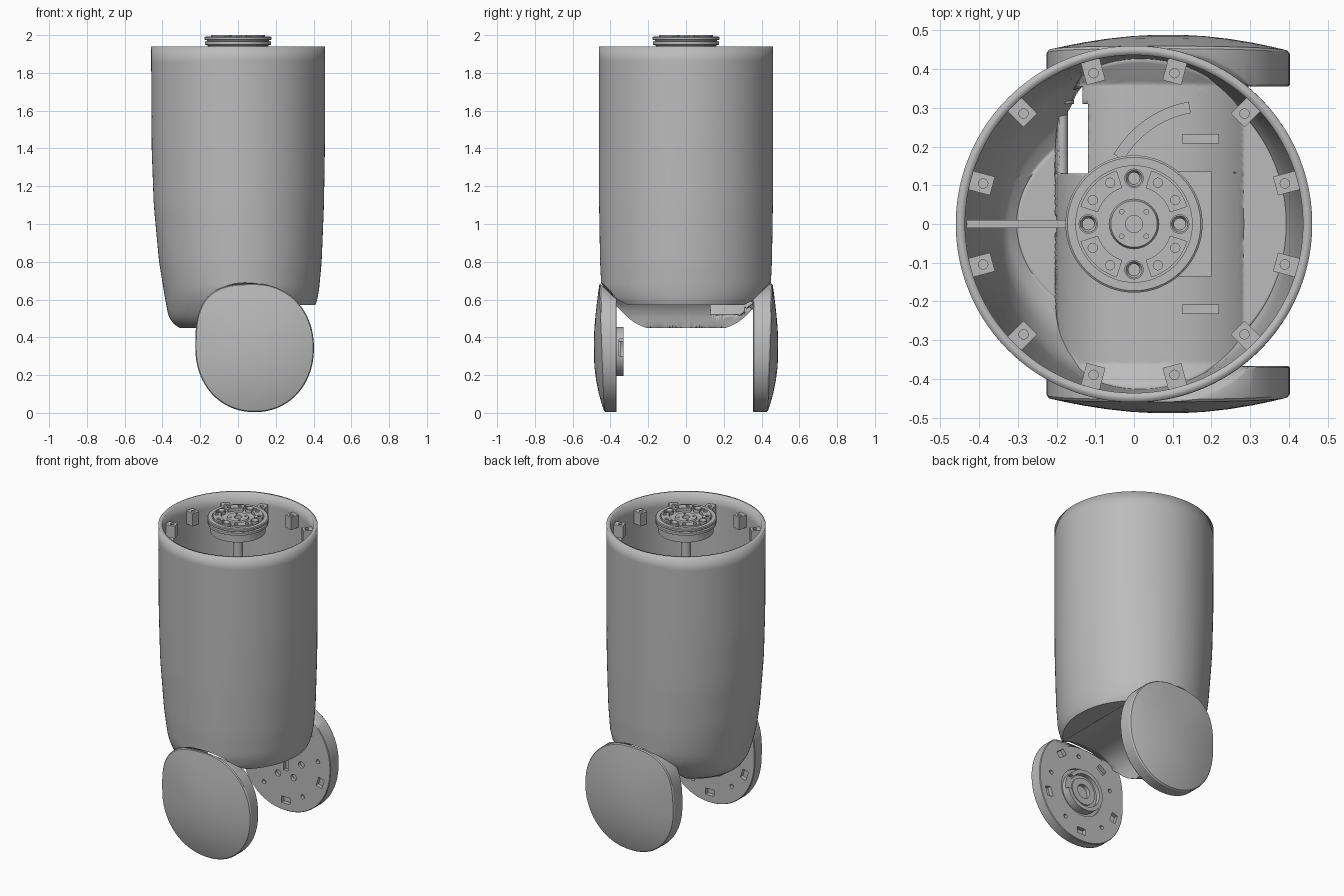
import bpy, bmesh, math
from mathutils import Matrix, Vector

if "Cube" in bpy.data.objects:
    bpy.data.objects.remove(bpy.data.objects["Cube"])

grey = bpy.data.materials.new("plain_grey")
grey.use_nodes = True
grey.diffuse_color = (0.5, 0.5, 0.5, 1)
grey.node_tree.nodes["Principled BSDF"].inputs["Base Color"].default_value = (0.5, 0.5, 0.5, 1)


def finish(name, bm, loc=(0, 0, 0), turn=0):
    bmesh.ops.recalc_face_normals(bm, faces=bm.faces)
    mesh = bpy.data.meshes.new(name)
    bm.to_mesh(mesh)
    bm.free()
    mesh.materials.append(grey)
    ob = bpy.data.objects.new(name, mesh)
    bpy.context.collection.objects.link(ob)
    mesh.transform(Matrix.Translation(loc) @ Matrix.Rotation(turn, 4, 'X'))
    return ob


def skin(bm, rings):
    """Join closed rings of points with quads."""
    loops = [[bm.verts.new(p) for p in ring] for ring in rings]
    n = len(loops[0])
    for a, b in zip(loops, loops[1:]):
        for i in range(n):
            j = (i + 1) % n
            bm.faces.new((a[i], a[j], b[j], b[i]))
    return loops


def loft(name, rings):
    bm = bmesh.new()
    loops = skin(bm, rings)
    bm.faces.new(loops[0])
    bm.faces.new(loops[-1])
    return finish(name, bm)


def lathe(name, profile, loc=(0, 0, 0), turn=0, n=64):
    """Revolve (radius, height) points about z; the profile closes on itself."""
    bm = bmesh.new()
    vs = [bm.verts.new((r, 0, z)) for r, z in profile]
    es = [bm.edges.new((vs[i], vs[(i + 1) % len(vs)])) for i in range(len(vs))]
    bmesh.ops.spin(bm, geom=vs + es, cent=(0, 0, 0), axis=(0, 0, 1),
                   angle=math.tau, steps=n, use_duplicate=False)
    bmesh.ops.remove_doubles(bm, verts=bm.verts, dist=0.0002)
    return finish(name, bm, loc, turn)


def box(name, lo, hi, spin=Matrix()):
    bm = bmesh.new()
    lo, hi = Vector(lo), Vector(hi)
    bmesh.ops.create_cube(bm, size=1, matrix=spin @ Matrix.Translation((lo + hi) / 2)
                          @ Matrix.Diagonal((*(hi - lo), 1)))
    return finish(name, bm)


def rod(name, r, z0, z1, loc=(0, 0, 0), turn=0, n=24):
    return lathe(name, [(0, z0), (r, z0), (r, z1), (0, z1)], loc, turn, n)


def cut(ob, cutter):
    m = ob.modifiers.new("cut", 'BOOLEAN')
    m.operation, m.solver, m.object = 'DIFFERENCE', 'EXACT', cutter
    bpy.context.view_layer.objects.active = ob
    bpy.ops.object.modifier_apply(modifier=m.name)
    bpy.data.objects.remove(cutter)


# Side cover outline: rounded, with a squarer upper corner towards -x
WX, WZ, RX, RZ = 0.088, 0.344, 0.314, 0.34


def outline(s, y, n=96):
    pts = []
    for i in range(n):
        a = math.tau * i / n
        c, d = math.cos(a), math.sin(a)
        e = 3.0 if c < 0 and d > 0 else 2.1
        r = s * (abs(c) ** e + abs(d) ** e) ** (-1 / e)
        x, z = WX + RX * r * c, WZ + RZ * r * d
        pts.append((x, y(z) if callable(y) else y, z))
    return pts


# Tapering body: height, left and right reach, half depth
SECTIONS = [(0.45, -0.31, 0.35, 0.27), (0.475, -0.345, 0.37, 0.32), (0.51, -0.367, 0.39, 0.36),
            (0.56, -0.378, 0.405, 0.40), (0.6, -0.385, 0.42, 0.43), (0.66, -0.395, 0.43, 0.448),
            (0.8, -0.418, 0.443, 0.455), (1.1, -0.446, 0.455, 0.46), (1.4, -0.457, 0.46, 0.46),
            (1.94, -0.46, 0.46, 0.46)]


def wall_point(a, z):
    for lo, hi in zip(SECTIONS, SECTIONS[1:]):
        if z <= hi[0] + 1e-6:
            break
    t = (z - lo[0]) / (hi[0] - lo[0])
    xl, xr, ry = (p + (q - p) * t for p, q in zip(lo[1:], hi[1:]))
    return Vector(((xl + xr) / 2 + (xr - xl) / 2 * math.cos(a), ry * math.sin(a), z))


def underside(x, y):
    """Height of the saddle, flared outwards where the side covers nest."""
    s = 0.88 + 0.15 * min(1, max(0, (abs(y) - 0.367) / 0.09))
    d = abs(x - WX) / (RX * s)
    e = 3.0 if x < WX else 2.1
    arch = WZ + RZ * s * (1 - d ** e) ** (1 / e) if d < 1 else 0
    return max(arch, 0.572 if x > WX else 0.45)


def hem(a):
    """Lowest height of the wall at one angle."""
    z = 0.8
    while z > 0.4505 and z > underside(*wall_point(a, z).xy):
        z -= 0.0005
    return wall_point(a, max(z, 0.45))


angles = [math.tau * i / 192 for i in range(192)]
hems = [hem(a) for a in angles]
rings = []
for k in range(28):
    t = (1 - k / 28) ** 1.6
    rings.append([wall_point(a, h.z + (1.94 - h.z) * t) for a, h in zip(angles, hems)])
rings.append(hems)
for k in range(39, 0, -1):
    f = k / 40
    rings.append([(h.x * f, h.y * f, underside(h.x * f, h.y * f)) for h in hems])
bm = bmesh.new()
bm.faces.new(skin(bm, rings)[-1])

# Stepped slot through the floor
for axis, value in ((0, -0.17), (0, -0.105), (0, -0.155), (0, -0.118), (1, 0.13), (1, 0.31), (1, 0.355)):
    near = [f for f in bm.faces if f.calc_center_median().z < 0.72]
    geom = near + list({e for f in near for e in f.edges}) + list({v for f in near for v in f.verts})
    point = Vector((0, 0, 0))
    point[axis] = value
    bmesh.ops.bisect_plane(bm, geom=geom, dist=1e-5, plane_co=point,
                           plane_no=(1 - axis, axis, 0))
gone = []
for f in bm.faces:
    c = f.calc_center_median()
    if c.z < 0.72 and (-0.17 < c.x < -0.105 and 0.13 < c.y < 0.31
                       or -0.155 < c.x < -0.118 and 0.3 < c.y < 0.355):
        gone.append(f)
bmesh.ops.delete(bm, geom=gone, context='FACES')
body = finish("body_shell", bm)
if max(body.data.polygons, key=lambda p: p.center.x).normal.x < 0:
    body.data.flip_normals()
wall = body.modifiers.new("wall", 'SOLIDIFY')
wall.thickness, wall.offset = 0.024, -1

# Inside the body: floor step, pads, curved rib, back rib and centre post
box("floor_step", (0.09, -0.135, 0.648), (0.2, 0.135, 0.69))
for y in (-0.22, 0.22):
    box("floor_pad", (0.125, y - 0.012, 0.645), (0.22, y + 0.012, 0.68))
swing = [math.radians(100 + 5 * i) for i in range(11)]
edge = [(0.28, t) for t in swing] + [(0.25, t) for t in reversed(swing)]
loft("curved_floor_rib", [[(0.19 + r * math.cos(t), 0.04 + r * math.sin(t), z) for r, t in edge]
                          for z in (0.645, 0.685)])
box("back_rib", (-0.437, -0.01, 1.15), (-0.02, 0.01, 1.35))
rod("centre_post", 0.03, 0.648, 1.92)

# Twelve screw tabs under the top rim
for k in range(12):
    spin = Matrix.Rotation(math.radians(15 + 30 * k), 4, 'Z')
    tab = box("screw_tab", (0.378, -0.025, 1.8), (0.445, 0.025, 1.88), spin)
    cut(tab, rod("hole", 0.012, 1.82, 1.9, spin @ Vector((0.403, 0, 0))))

# Turntable flange on top of the post
flange = lathe("top_flange", [(0, 1.9), (0.16, 1.9), (0.16, 1.945), (0.175, 1.95), (0.175, 1.965),
                              (0.165, 1.968), (0.165, 1.973), (0.177, 1.976), (0.177, 1.988),
                              (0.172, 1.992), (0.15, 1.992), (0.15, 1.98), (0.064, 1.98),
                              (0.06, 1.99), (0.022, 1.99), (0.022, 1.94), (0, 1.94)])
for k in range(4):
    a = math.tau * k / 4
    p = (0.118 * math.cos(a), 0.118 * math.sin(a), 0)
    lathe("screw_collar", [(0.015, 1.95), (0.025, 1.95), (0.025, 2.0), (0.021, 2.0), (0.015, 1.99)], p, n=24)
    cut(flange, rod("hole", 0.015, 1.92, 2.01, p))
    q = (0.045 * math.cos(a + 0.785), 0.045 * math.sin(a + 0.785), 0)
    cut(flange, rod("hole", 0.006, 1.97, 2.01, q, n=12))
    # Curved raised pad between the collars, with two screw holes
    arc = [a + math.radians(18 + 54 * i / 12) for i in range(13)]
    edge = [(0.145, t) for t in arc] + [(0.098, t) for t in reversed(arc)]
    pad = loft("curved_pad", [[(r * math.cos(t), r * math.sin(t), z) for r, t in edge]
                              for z in (1.975, 2.0)])
    for t in (a + math.radians(30), a + math.radians(60)):
        cut(pad, rod("hole", 0.012, 1.985, 2.01, (0.123 * math.cos(t), 0.123 * math.sin(t), 0), n=16))

# Domed side covers with flat, notched inner faces
for side, label, inner in ((-1, "front", 0.367), (1, "rear", 0.355)):
    face = lambda z: side * max(inner, inner + (z - 0.6) * 1.05)
    edge = lambda z: side * (0.425 + 0.04 * z)
    rings = [outline(0.4, side * inner), outline(0.8, side * inner), outline(0.9, face),
             outline(0.99, face), outline(1, lambda z: face(z) + side * 0.004), outline(1, edge)]
    for s in (0.985, 0.95, 0.85, 0.7, 0.5, 0.3, 0.1):
        rings.append(outline(s, lambda z: edge(z) + side * (0.006 + (0.044 - 0.04 * (z - 0.345)) * (1 - s * s))))
    cover = loft(label + "_side_cover", rings)
    hub = Vector((WX, side * inner, 0.325))
    y0, y1 = sorted((side * (inner - 0.02), side * (inner + 0.025)))
    for k in range(5):
        spin = Matrix.Translation((WX, 0, 0.325)) @ Matrix.Rotation(math.radians(18 + 72 * k), 4, 'Y')
        cut(cover, box("notch", (0.235, y0, -0.03), (0.275, y1, 0.03), spin))
        p = spin @ Vector((0.2, side * inner, 0.12))
        cut(cover, rod("hole", 0.013, -0.02, 0.02, p, math.pi / 2, 16))
    if side < 0:
        # Hollow hub boss with stepped bore
        cut(cover, rod("recess", 0.15, -0.015, 0.015, hub, math.pi / 2, 48))
        boss = lathe("hub_boss", [(0, -0.02), (0.13, -0.02), (0.13, 0.036), (0.105, 0.036), (0.105, 0.01),
                                  (0.085, 0.01), (0.085, 0.02), (0.045, 0.02), (0.045, -0.005), (0, -0.005)],
                     hub, -math.pi / 2)
        cut(boss, box("gap", (WX + 0.09, -0.355, 0.3), (WX + 0.2, -0.3, 0.39)))
    else:
        # Bolt circle and adjustment slot
        for t in (math.tau * k / 6 for k in range(6)):
            p = hub + Vector((0.11 * math.cos(t), 0, 0.11 * math.sin(t)))
            cut(cover, rod("hole", 0.02, -0.02, 0.02, p, math.pi / 2, 16))
        cut(cover, box("slot", (WX - 0.015, y0, 0.26), (WX + 0.015, y1, 0.39)))

# Smooth shading with crisp edges
for ob in bpy.context.scene.objects:
    ob.select_set(ob.type == 'MESH')
bpy.context.view_layer.objects.active = body
bpy.ops.object.shade_smooth_by_angle(angle=math.radians(32))
